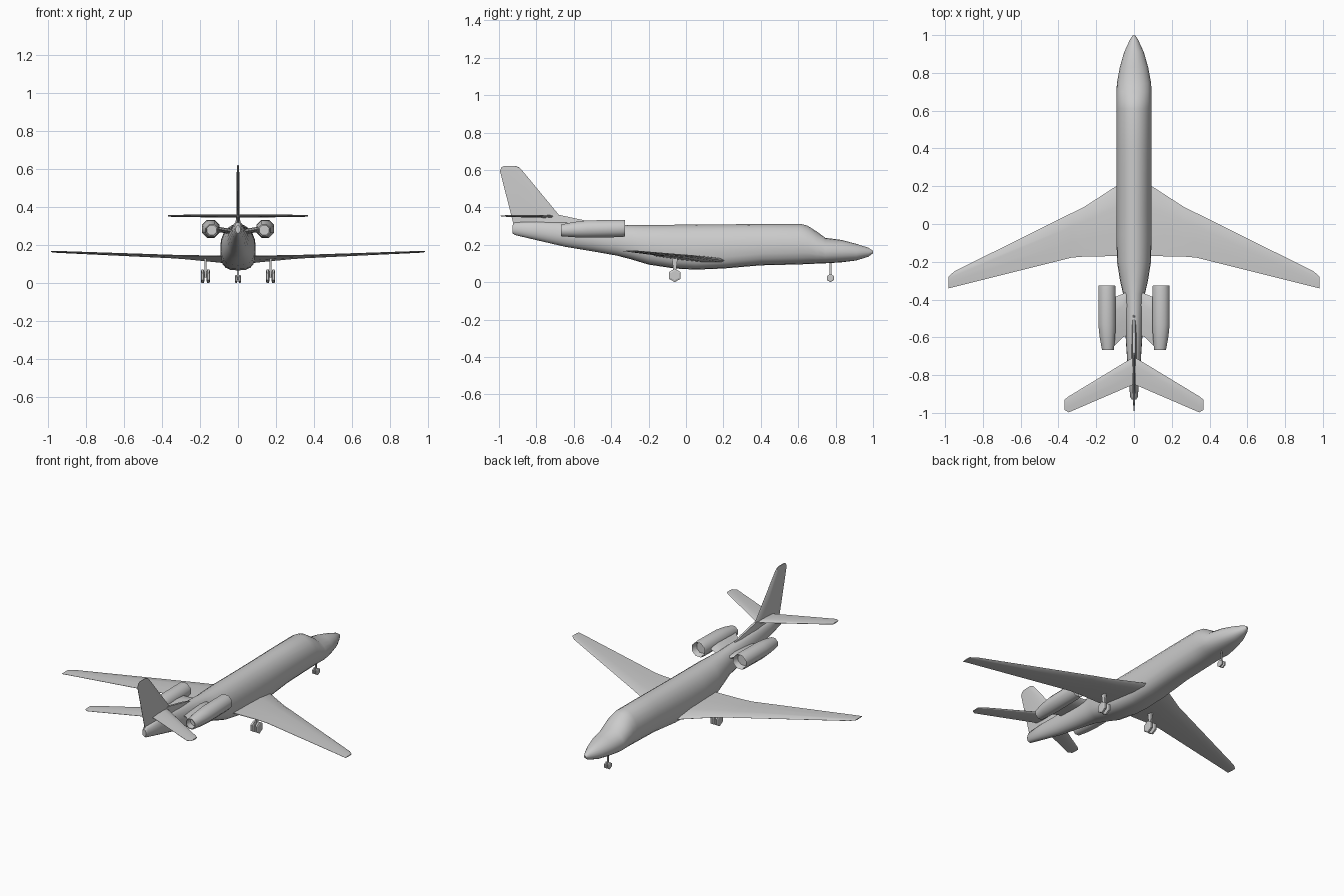
import bpy, bmesh, math
from math import pi, cos, sin

if "Cube" in bpy.data.objects:
    bpy.data.objects.remove(bpy.data.objects["Cube"])


def loft(name, rings, smooth=True, angle=40):
    """Skin a list of equal-sized point rings and cap both ends."""
    bm = bmesh.new()
    vr = [[bm.verts.new(p) for p in r] for r in rings]
    n = len(vr[0])
    for a, b in zip(vr, vr[1:]):
        for i in range(n):
            bm.faces.new((a[i], a[(i + 1) % n], b[(i + 1) % n], b[i]))
    bm.faces.new(vr[0])
    bm.faces.new(vr[-1])
    bmesh.ops.recalc_face_normals(bm, faces=bm.faces)
    me = bpy.data.meshes.new(name)
    bm.to_mesh(me)
    bm.free()
    ob = bpy.data.objects.new(name, me)
    bpy.context.collection.objects.link(ob)
    if smooth:
        bpy.ops.object.select_all(action='DESELECT')
        ob.select_set(True)
        bpy.context.view_layer.objects.active = ob
        bpy.ops.object.shade_smooth_by_angle(angle=math.radians(angle))
    return ob


def body_ring(y, z0, z1, w, e, n=20):
    """Fuselage section: round crown, fuller belly with exponent e."""
    zm = z0 + (z1 - z0) * 0.46
    pts = []
    for i in range(n):
        a = 2 * pi * i / n
        c, s = cos(a), sin(a)
        k = 2 / (e if s < 0 else 2.0)
        x = math.copysign(abs(c) ** k, c) * w
        z = math.copysign(abs(s) ** k, s)
        pts.append((x, y, zm + z * ((z1 - zm) if s > 0 else (zm - z0))))
    return pts


def foil(x, le, te, z, t, tilt=0.0):
    """Thin aerofoil section in the YZ plane at span x."""
    prof = [(0, 0), (.06, .32), (.3, .5), (.65, .36), (1, .06),
            (1, -.06), (.65, -.36), (.3, -.5), (.06, -.32)]
    return [(x, le + (te - le) * u, z + v * t + tilt * (u - .5)) for u, v in prof]


def surface(name, stations):
    """Full-span wing from half-span stations (root first)."""
    left = [foil(-s[0], *s[1:]) for s in reversed(stations) if s[0] > 0]
    return loft(name, left + [foil(*s) for s in stations], angle=30)


def wheel(name, x, y, r, w):
    rings = [[(x + dx, y + q * r * sin(i * pi / 3), r + q * r * cos(i * pi / 3))
              for i in range(6)]
             for dx, q in ((-w, .72), (-w * .6, 1), (w * .6, 1), (w, .72))]
    return loft(name, rings, smooth=False)


def strut(name, x, y, levels):
    """Tapered leg: levels are (z, half width, half depth)."""
    return loft(name, [[(x - a, y - b, z), (x + a, y - b, z),
                        (x + a, y + b, z), (x - a, y + b, z)]
                       for z, a, b in levels], smooth=False)


# Fuselage: y, bottom, top, half width, belly exponent
body = [(1.0, .155, .167, .006, 2), (.975, .136, .184, .022, 2),
        (.91, .116, .205, .052, 2.1), (.83, .106, .226, .075, 2.2),
        (.745, .101, .237, .091, 2.3), (.70, .099, .270, .092, 2.4),
        (.65, .097, .302, .093, 2.4), (.61, .095, .312, .093, 2.4),
        (.4, .090, .311, .093, 2.5), (.2, .073, .309, .093, 2.9),
        (.05, .067, .308, .093, 3), (-.06, .073, .307, .093, 3),
        (-.2, .094, .306, .090, 2.7), (-.3, .124, .306, .074, 2.4),
        (-.37, .142, .308, .058, 2.2), (-.5, .165, .315, .050, 2),
        (-.65, .190, .322, .041, 2), (-.8, .225, .325, .031, 2),
        (-.915, .252, .32, .020, 2), (-.928, .262, .305, .013, 2)]
loft("fuselage", [body_ring(*b) for b in body])

# Wing: x, leading edge y, trailing edge y, z, thickness, tilt
surface("wing", [(0, .255, -.17, .125, .032, .028), (.09, .203, -.17, .129, .032, .026),
                 (.26, .093, -.172, .138, .022, .014), (.33, .058, -.178, .141, .018, .010),
                 (.95, -.25, -.333, .165, .010, .002), (.982, -.278, -.341, .166, .006, 0)])

# Tailplane
surface("tailplane", [(0, -.705, -.85, .352, .016), (.02, -.715, -.857, .352, .016),
                      (.345, -.912, -.997, .354, .011), (.368, -.93, -.985, .354, .007)])

# Fin with dorsal fillet: z, leading edge y, trailing edge y, thickness
fin = [(.28, -.62, -.915, .018), (.36, -.68, -.935, .016),
       (.595, -.874, -.995, .013), (.614, -.892, -.987, .010), (.622, -.912, -.972, .006)]
loft("fin", [[(p[2], p[1], z) for p in foil(0, le, te, 0, t)] for z, le, te, t in fin],
     angle=30)
loft("dorsal_fillet", [[(-w, y, .29), (w, y, .29), (w * .4, y, z), (-w * .4, y, z)]
                       for y, z, w in ((-.48, .315, .008), (-.54, .33, .016),
                                       (-.68, .36, .018), (-.8, .37, .012))])

for side, s in (("left", -1), ("right", 1)):
    # Engine nacelle with recessed intake and exhaust: y, radius, x, z
    eng = [(-.36, .036, .143, .288), (-.332, .043, .143, .288), (-.325, .047, .143, .288),
           (-.345, .050, .143, .287), (-.53, .050, .143, .284), (-.60, .044, .141, .281),
           (-.667, .034, .138, .277), (-.667, .029, .138, .277), (-.63, .027, .138, .278)]
    loft(side + "_engine", [[(s * x + r * cos(pi / 8 + i * pi / 4), y,
                              z + r * sin(pi / 8 + i * pi / 4)) for i in range(8)]
                            for y, r, x, z in eng], angle=50)
    # Engine pylon
    loft(side + "_pylon", [foil(s * x, le, te, z, .028) for x, le, te, z in
                           ((.02, -.35, -.585, .268), (.06, -.37, -.60, .275),
                            (.11, -.39, -.65, .284))], angle=30)
    # Main landing gear
    strut(side + "_main_strut", s * .171, -.06, [(.03, .005, .008), (.085, .005, .010),
                                                 (.14, .007, .017)])
    strut(side + "_main_axle", s * .171, -.06, [(.031, .018, .005), (.041, .018, .005)])
    for k in (-1, 1):
        wheel(side + "_main_wheel", s * .171 + k * .015, -.06, .036, .009)
    # Nose wheel
    wheel(side + "_nose_wheel", s * .0095, .772, .022, .006)

# Nose gear leg
strut("nose_strut", 0, .772, [(.018, .004, .005), (.12, .004, .005)])
